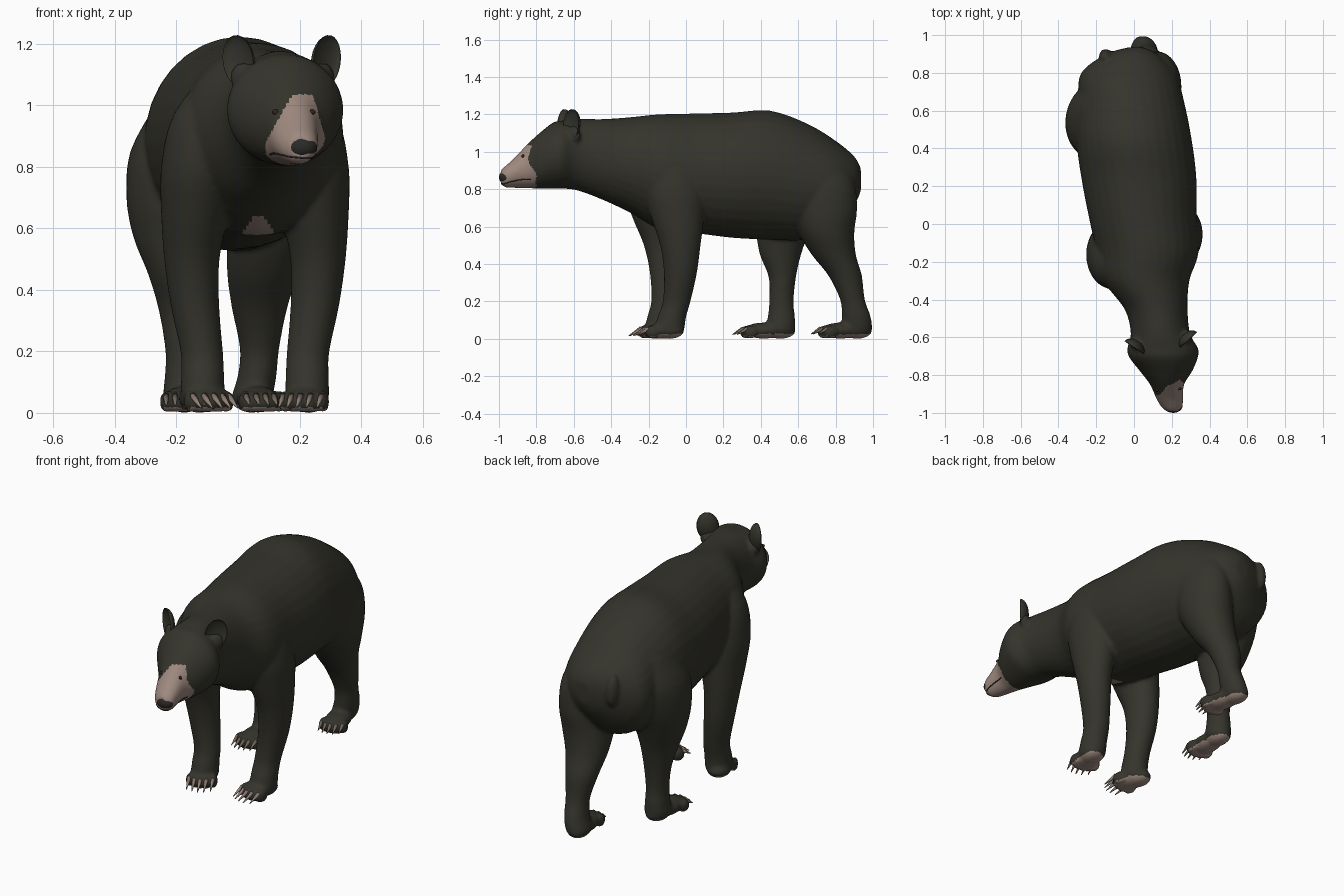
import bpy, bmesh, math
from mathutils import Matrix, Vector
from mathutils.bvhtree import BVHTree

cube = bpy.data.objects.get("Cube")
if cube:
    bpy.data.objects.remove(cube, do_unlink=True)


def material(name, r, g, b):
    mat = bpy.data.materials.new(name)
    mat.use_nodes = True
    mat.diffuse_color = (r, g, b, 1)
    shader = next(n for n in mat.node_tree.nodes if n.type == 'BSDF_PRINCIPLED')
    shader.inputs["Base Color"].default_value = (r, g, b, 1)
    shader.inputs["Roughness"].default_value = 0.8
    return mat


fur = material("dark fur", 0.035, 0.034, 0.025)
tan = material("tan muzzle", 0.34, 0.25, 0.21)
nose_black = material("nose black", 0.024, 0.023, 0.02)
claw_tan = material("claw tan", 0.3, 0.23, 0.19)
claw_dark = material("claw brown", 0.19, 0.15, 0.12)
eye_brown = material("eye brown", 0.03, 0.02, 0.012)


def make_object(name, bm, *mats):
    mesh = bpy.data.meshes.new(name)
    bmesh.ops.recalc_face_normals(bm, faces=bm.faces)
    for face in bm.faces:
        face.smooth = True
    bm.to_mesh(mesh)
    bm.free()
    obj = bpy.data.objects.new(name, mesh)
    bpy.context.collection.objects.link(obj)
    for mat in mats:
        mesh.materials.append(mat)
    return obj


def refine(rings, steps=4):
    """Catmull-Rom interpolation between the cross-sections."""
    pts = [rings[0]] + list(rings) + [rings[-1]]
    out = []
    for a, b, c, d in zip(pts, pts[1:], pts[2:], pts[3:]):
        for s in range(steps):
            t = s / steps
            out.append([q + t * ((r - p) / 2 + t * ((2 * p - 5 * q + 4 * r - s4) / 2
                        + t * (3 * q - p - 3 * r + s4) / 2))
                        for p, q, r, s4 in zip(a, b, c, d)])
    return out + [list(rings[-1])]


def loft(bm, rings, upright, sides=32):
    """Skin elliptical sections given as x, y, z, half width, half depth."""
    loops = []
    for x, y, z, ra, rb in refine(rings):
        loop = []
        for i in range(sides):
            a = math.tau * i / sides
            u, v = max(ra, .005) * math.cos(a), max(rb, .005) * math.sin(a)
            loop.append(bm.verts.new((x + u, y + v, z) if upright else (x + u, y, z + v)))
        loops.append(loop)
    for low, high in zip(loops, loops[1:]):
        for i in range(sides):
            j = (i + 1) % sides
            bm.faces.new((low[i], low[j], high[j], high[i]))
    bm.faces.new(loops[0][::-1])
    bm.faces.new(loops[-1])


def blob(bm, place, centre, radii):
    m = place @ Matrix.Translation(centre) @ Matrix.Diagonal((*radii, 1))
    return bmesh.ops.create_uvsphere(bm, u_segments=20, v_segments=12, radius=1, matrix=m)


# Trunk, neck and head, from rump to muzzle
torso = [(.01, .935, .85, .04, .06), (-.01, .9, .845, .135, .13), (-.03, .8, .822, .25, .237),
         (-.015, .65, .84, .28, .31), (0, .45, .875, .305, .345), (.025, .25, .875, .305, .335),
         (.045, .05, .885, .287, .32), (.072, -.15, .895, .27, .305), (.065, -.3, .93, .228, .255),
         (.117, -.45, .96, .167, .215), (.14, -.58, .985, .157, .192), (.152, -.66, .985, .188, .182),
         (.157, -.71, .98, .18, .177), (.17, -.78, .953, .138, .15), (.175, -.85, .922, .09, .117),
         (.188, -.92, .886, .072, .079), (.2, -.965, .867, .058, .058), (.204, -.99, .865, .035, .038)]
# Legs, from shoulder or hip to sole
front_leg = [(.15, -.06, 1.12, .05, .08), (.21, -.07, .97, .11, .14), (.235, -.06, .8, .125, .165),
             (.25, -.045, .65, .11, .142), (.26, -.03, .5, .09, .108), (.25, -.03, .35, .079, .088),
             (.228, -.05, .2, .069, .074), (.225, -.075, .12, .07, .076), (.225, -.09, .05, .07, .08),
             (.225, -.09, .02, .05, .06)]
left_hind_leg = [(.08, .68, 1.0, .1, .12), (.115, .71, .85, .127, .185), (.118, .735, .7, .132, .18),
                 (.1, .75, .57, .135, .15), (.08, .79, .45, .115, .118), (.07, .85, .34, .09, .09),
                 (.07, .89, .21, .064, .066), (.062, .91, .12, .063, .077), (.045, .915, .05, .066, .08),
                 (.045, .915, .02, .05, .06)]
right_hind_leg = [(-.15, .58, 1.0, .12, .17), (-.205, .55, .85, .145, .2), (-.215, .53, .7, .148, .18),
                  (-.2, .515, .57, .14, .142), (-.187, .505, .45, .105, .11), (-.18, .515, .33, .077, .073),
                  (-.175, .51, .2, .061, .065), (-.175, .51, .12, .063, .072), (-.175, .505, .05, .068, .077),
                  (-.175, .505, .02, .05, .06)]
right_front_leg = [(.11 - x, y - .045 - .085 * z, z, ra, rb) for x, y, z, ra, rb in front_leg]

bm = bmesh.new()
loft(bm, torso, False)
for leg in (front_leg, right_front_leg, left_hind_leg, right_hind_leg):
    loft(bm, leg, True)

# Short hanging tail
blob(bm, Matrix.Translation((-.15, .885, .885)) @ Matrix.Rotation(.1, 4, 'X'), (0, 0, 0), (.036, .042, .09))

# Ears: side, position, outward turn and tilt, each with a fleshy root in the skin
ears = (("left", (.29, -.615, 1.145), .75, .2), ("right", (.0, -.655, 1.145), -.6, -.2))
for side, (x, y, z), turn, lean in ears:
    blob(bm, Matrix.Translation((x + .1 * (.15 - x), y + .015, z - .055)) @ Matrix.Rotation(turn, 4, 'Z'),
         (0, 0, 0), (.045, .028, .05))

# Paws with five toes, and curved-down claws kept as separate objects
paws = {"left_front": (.23, -.09, -.22, .1, .055), "right_front": (-.125, -.125, .4, .1, .06),
        "left_hind": (.045, .915, .22, .18, .04), "right_hind": (-.175, .505, 0, .18, .045)}
for name, (x, y, yaw, length, claw) in paws.items():
    place = Matrix.Translation((x, y, 0)) @ Matrix.Rotation(yaw, 4, 'Z')
    front = "front" in name
    width = .074 if front else .068
    blob(bm, place, (0, 0, .045), (.9 * width, .082, .045))
    blob(bm, place, (0, -length / 2, .044), (width, length * .62, .043))
    claws = bmesh.new()
    for i in range(-2, 3):
        tx, ty = i * width * .43, -length + .006 * i * i
        blob(bm, place, (tx, ty, .036), (.021, .04, .036))
        aim = Vector((0, -1, -.55)).normalized()
        mid = Vector((tx, ty - .028, .05)) + aim * claw / 2
        bmesh.ops.create_cone(claws, cap_ends=True, segments=10, radius1=.012, radius2=.002,
                              depth=claw + .02, matrix=place @ Matrix.Translation(mid)
                              @ aim.to_track_quat('Z', 'Y').to_matrix().to_4x4())
    make_object(name + "_claws", claws, claw_tan if front else claw_dark)

# Fuse everything into one soft skin
body = make_object("body", bm)
remesh = body.modifiers.new("fuse", 'REMESH')
remesh.mode = 'VOXEL'
remesh.voxel_size = .01
remesh.use_smooth_shade = True
soften = body.modifiers.new("soften", 'SMOOTH')
soften.factor, soften.iterations = .5, 6
graph = bpy.context.evaluated_depsgraph_get()
skin = bpy.data.meshes.new_from_object(body.evaluated_get(graph))
body.modifiers.clear()
body.data = skin
skin.materials.clear()
for mat in (fur, tan):
    skin.materials.append(mat)

# Muzzle mask, chest patch and soles
for face in skin.polygons:
    face.use_smooth = True
    x, y, z = face.center
    left_edge = .09 + .55 * max(0, z - .88)
    right_edge = .29 - .28 * max(0, z - .87)
    mask = y < -.8 and z < 1.035 and left_edge < x < right_edge
    chest = abs(x - .067) < .05 - .7 * max(0, z - .59) and -.3 < y < -.08 and z < .64 and face.normal.y < -.1
    sole = z < .03 and face.normal.z < -.6
    face.material_index = int(mask or chest or sole)

surface = bmesh.new()
surface.from_mesh(skin)
tree = BVHTree.FromBMesh(surface)
surface.free()

# Nose pad
bm = bmesh.new()
blob(bm, Matrix.Translation((.207, -.964, .864)), (0, 0, 0), (.05, .036, .037))
make_object("nose", bm, nose_black)

# Eyes set on the face
for side, x in (("left", .241), ("right", .122)):
    hit = tree.ray_cast(Vector((x, -2, .978)), Vector((0, 1, 0)))[0]
    bm = bmesh.new()
    blob(bm, Matrix.Translation(hit), (0, 0, 0), (.011, .008, .009))
    make_object(side + "_eye", bm, eye_brown)

# Mouth line wrapped around the muzzle
curve = bpy.data.curves.new("mouth", 'CURVE')
curve.dimensions = '3D'
curve.bevel_depth = .003
line = curve.splines.new('POLY')
count = 25
line.points.add(count - 1)
for i, point in enumerate(line.points):
    a = math.pi * (i / (count - 1))
    probe = Vector((.19 + .1 * math.cos(a), -.84 - .15 * math.sin(a), .828))
    point.co = (*tree.find_nearest(probe)[0], 1)
curve.materials.append(nose_black)
bpy.context.collection.objects.link(bpy.data.objects.new("mouth", curve))

# Cupped ears, turned outwards
for side, spot, turn, lean in ears:
    bm = bmesh.new()
    ball = blob(bm, Matrix.Identity(4), (0, 0, 0), (1, 1, 1))
    for v in ball["verts"]:
        if v.co.y < 0:
            v.co.y *= -.55
    bm.transform(Matrix.Translation(spot) @ Matrix.Rotation(turn, 4, 'Z')
                 @ Matrix.Rotation(lean, 4, 'Y') @ Matrix.Diagonal((.06, .042, .084, 1)))
    make_object(side + "_ear", bm, fur)
